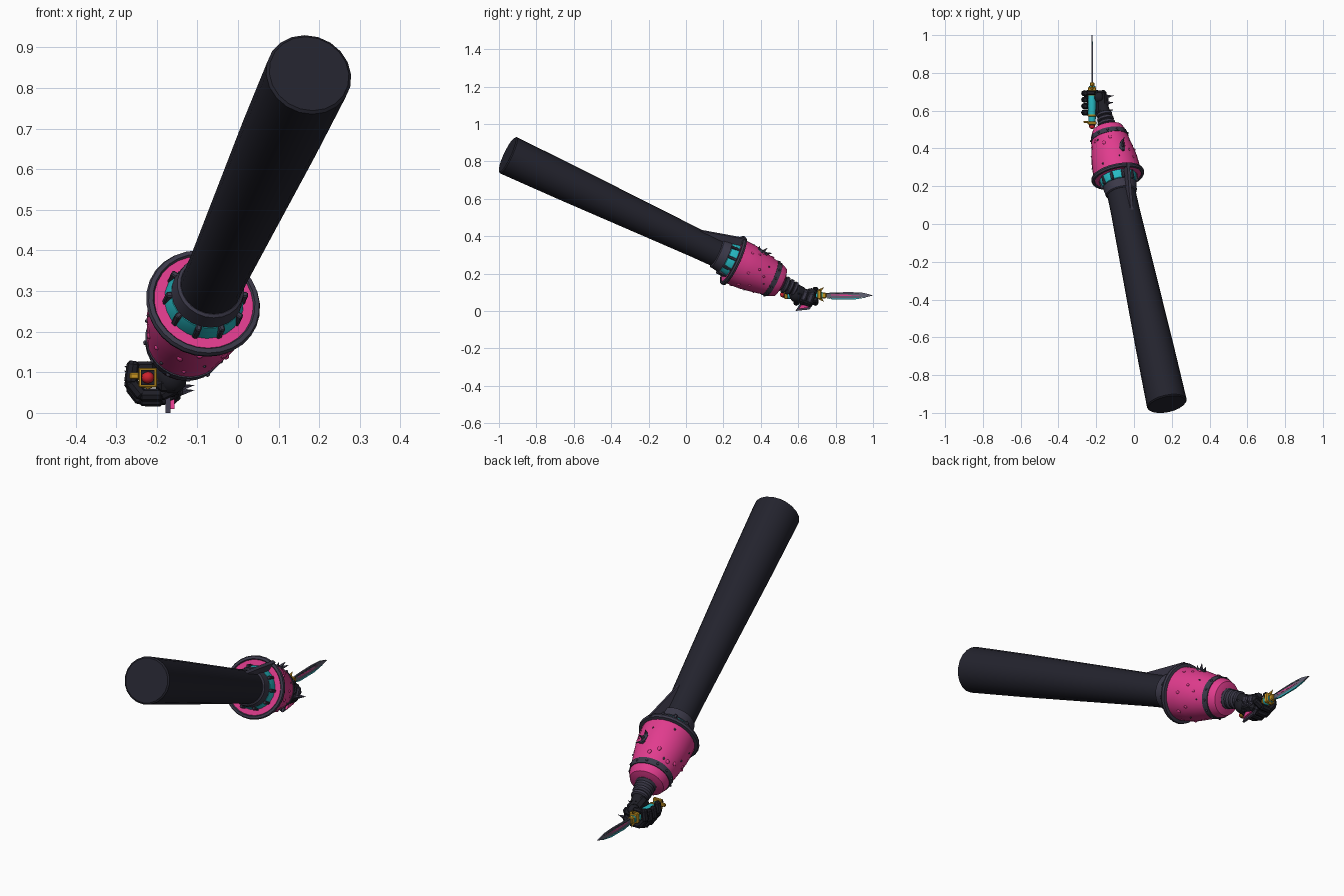
import bpy, bmesh, math, random
from mathutils import Vector, Matrix

cube = bpy.data.objects.get("Cube")
if cube:
    bpy.data.objects.remove(cube, do_unlink=True)
random.seed(4)


def material(name, rgb):
    m = bpy.data.materials.new(name)
    m.use_nodes = True
    m.diffuse_color = (*rgb, 1)
    bsdf = m.node_tree.nodes["Principled BSDF"]
    bsdf.inputs["Base Color"].default_value = (*rgb, 1)
    bsdf.inputs["Roughness"].default_value = 0.7
    return m


SLEEVE = material("sleeve black", (.017, .017, .027))
GLOVE = material("glove black", (.013, .013, .019))
GREY = material("dark grey", (.045, .042, .068))
PINK = material("hot pink", (.75, .045, .27))
CYAN = material("cyan", (.02, .5, .56))
GOLD = material("gold", (.57, .30, .015))
RED = material("red", (.6, .015, .025))
STEEL = material("blade steel", (.12, .12, .17))

# Frame running down the arm: local z is the arm axis, local y is upward
START = Vector((.175, -.955, .835))
AXIS = Vector((-.216, 1, -.468)).normalized()
UP = (Vector((0, 0, 1)) - AXIS * AXIS.z).normalized()
ARM = Matrix((UP.cross(AXIS), UP, AXIS)).transposed().to_4x4()
ARM.translation = START
FLANGE = 1.356


def finish(name, bm, mat, matrix=Matrix(), smooth=True):
    bmesh.ops.recalc_face_normals(bm, faces=bm.faces)
    mesh = bpy.data.meshes.new(name)
    bm.to_mesh(mesh)
    bm.free()
    mesh.transform(matrix)
    mesh.materials.append(mat)
    ob = bpy.data.objects.new(name, mesh)
    bpy.context.collection.objects.link(ob)
    if smooth:
        bpy.ops.object.select_all(action='DESELECT')
        ob.select_set(True)
        bpy.context.view_layer.objects.active = ob
        bpy.ops.object.shade_smooth_by_angle(angle=math.radians(35))
    return ob


def lathe(name, profile, mat, sides=24, offset=FLANGE, matrix=ARM):
    """Revolve (distance, radius) points about local z."""
    bm = bmesh.new()
    rings = []
    for t, r in profile:
        rings.append([bm.verts.new((r * math.cos(a), r * math.sin(a), t + offset))
                      for a in (math.tau * i / sides for i in range(sides))])
    for a, b in zip(rings, rings[1:]):
        for i in range(sides):
            j = (i + 1) % sides
            bm.faces.new((a[i], a[j], b[j], b[i]))
    bm.faces.new(rings[0])
    bm.faces.new(rings[-1])
    return finish(name, bm, mat, matrix)


def box(name, centre, size, mat, matrix=Matrix(), bevel=0):
    bm = bmesh.new()
    bmesh.ops.create_cube(bm, size=1, matrix=Matrix.Translation(centre) @ Matrix.Diagonal((*size, 1)))
    if bevel:
        bmesh.ops.bevel(bm, geom=bm.edges[:], offset=bevel, segments=1, affect='EDGES')
    return finish(name, bm, mat, matrix, False)


def ball(name, centre, size, mat, matrix=Matrix()):
    bm = bmesh.new()
    bmesh.ops.create_icosphere(bm, subdivisions=2, radius=1,
                               matrix=Matrix.Translation(centre) @ Matrix.Diagonal((*size, 1)))
    return finish(name, bm, mat, matrix)


def spike(name, base, tip, radius, mat, matrix=Matrix()):
    base, tip = Vector(base), Vector(tip)
    d = tip - base
    place = Matrix.Translation((base + tip) / 2) @ d.to_track_quat('Z', 'Y').to_matrix().to_4x4()
    bm = bmesh.new()
    bmesh.ops.create_cone(bm, cap_ends=True, segments=5, radius1=radius, radius2=0,
                          depth=d.length, matrix=place)
    return finish(name, bm, mat, matrix, False)


def plate(name, outline, x, thick, mat, matrix=Matrix()):
    """Extrude a (y, z) outline along x."""
    bm = bmesh.new()
    face = bm.faces.new([bm.verts.new((x - thick / 2, y, z)) for y, z in outline])
    moved = bmesh.ops.extrude_face_region(bm, geom=[face])["geom"]
    bmesh.ops.translate(bm, vec=(thick, 0, 0),
                        verts=[v for v in moved if isinstance(v, bmesh.types.BMVert)])
    return finish(name, bm, mat, matrix, False)


def turn(degrees):
    return ARM @ Matrix.Rotation(math.radians(degrees), 4, 'Z')


def barrel_radius(t):
    return .126 - .004 * t / .1 if t < .1 else .122 - .19 * (t - .1)


# Sleeve and the elbow collar
lathe("sleeve", [(0, .1), (.006, .107), (.35, .1), (.8, .087), (1.15, .077), (1.36, .075)],
      SLEEVE, 20, 0)
lathe("collar", [(-.1, .077), (-.095, .084), (-.05, .09), (-.045, .08)], GREY)
lathe("glow_ring", [(-.05, .082), (-.045, .09), (-.008, .099), (.004, .097)], CYAN)
for i in range(10):
    box("ring_clamp", (.094, 0, -.026 + FLANGE), (.018, .014, .05), GREY, turn(i * 36), .003)
plate("elbow_fin", [(.068, FLANGE - .24), (.078, FLANGE - .235), (.147, FLANGE + .008),
                    (.08, FLANGE + .01)], 0, .016, GREY, turn(28))

# Gauntlet: flange, rim, barrel and cuff
lathe("flange_face", [(-.004, .09), (-.004, .132), (.012, .132), (.012, .09)], PINK, 28)
rim = [(-.009, .128), (-.007, .139), (.003, .143), (.013, .140), (.016, .122)]
rim_ob = lathe("flange_rim", rim + [(.004, .118), (-.009, .128)], GREY, 28)
bm = bmesh.new()
bm.from_mesh(rim_ob.data)
bmesh.ops.delete(bm, geom=[f for f in bm.faces if len(f.verts) > 4], context='FACES')
bm.to_mesh(rim_ob.data)
bm.free()
lathe("barrel", [(.01, .118), (.016, .126), (.06, .125), (.1, .122), (.16, .111), (.22, .099),
                 (.262, .091), (.285, .08), (.295, .05)], PINK, 28)
lathe("barrel_band", [(.222, .094), (.222, .102), (.25, .097), (.25, .088)], GREY, 28)
for i in range(12):
    ball("band_rivet", (.1, 0, .236 + FLANGE), (.005, .006, .006), GREY, turn(i * 30))

# Scattered studs, patches and thorns on the barrel
for i in range(26):
    t = random.uniform(.035, .21)
    dark = i % 3 == 0
    s = random.uniform(.004, .007) if dark else random.uniform(.006, .012)
    ball("dark_stud" if dark else "pink_stud", (barrel_radius(t), 0, t + FLANGE),
         (.005, s * .8, s), GREY if dark else PINK, turn(i * 137.5))
for k, (lean, reach) in enumerate([(-.012, .02), (.012, .034), (.03, .022)]):
    t = FLANGE + .1 + .018 * k
    spike("barrel_thorn", (.112, 0, t), (.12 + reach, lean * .5, t + lean), .012, GREY, turn(118))
ball("thorn_patch", (.119, 0, FLANGE + .115), (.006, .016, .034), GREY, turn(118))

# Ribbed wrist
ribs = []
for i in range(4):
    t = .28 + i * .026
    r = .05 - .003 * i
    ribs += [(t, r - .009), (t + .004, r), (t + .016, r), (t + .021, r - .009)]
lathe("wrist", ribs, GREY, 16)
lathe("wrist_core", [(.27, .04), (.42, .03)], GLOVE, 16)

# Palm and back of the hand
GRIP_X, GRIP_Z = -.222, .083
tilt = Matrix.Translation((-.172, .628, .078)) @ Matrix.Rotation(math.radians(-20), 4, 'X')
box("palm", (0, 0, 0), (.06, .125, .085), GLOVE, tilt, .014)
ball("hand_heel", (-.165, .59, .09), (.042, .04, .046), GLOVE)
for i in range(3):
    box("knuckle_plate", (.026, -.03 + i * .034, .005), (.022, .028, .055), GREY, tilt, .006)
for y, z in ((.60, .09), (.64, .062), (.675, .05)):
    spike("hand_spike", (-.145, y, z), (-.107, y + .004, z + .006), .011, GREY)
plate("hand_guard", [(.60, .01), (.655, .018), (.685, .055), (.64, .062)], -.163, .014, PINK)
plate("hand_guard_edge", [(.585, .0), (.66, .008), (.695, .055), (.63, .068)], -.172, .012, GREY)

# Four fingers curled beneath the grip
finger_path = [(-.155, .048), (-.19, .03), (-.238, .03), (-.264, .062), (-.258, .108)]
for i in range(4):
    y = .59 + i * .034
    drop = -.012 * abs(i - 1.5) + .004
    for k, (a, b) in enumerate(zip(finger_path, finger_path[1:])):
        pa, pb = Vector((a[0], y, a[1] - drop)), Vector((b[0], y, b[1] - drop))
        d = pb - pa
        place = Matrix.Translation(pa) @ d.to_track_quat('Z', 'Y').to_matrix().to_4x4()
        lathe("finger_joint", [(-.006, .01), (.002, .0165), (d.length - .002, .0155),
                               (d.length + .006, .009)], GLOVE, 8, 0, place)
    spike("finger_spike", (-.262, y, .09 - drop), (-.28, y, .102 - drop), .009, GREY)
box("thumb", (-.228, .695, .115), (.05, .026, .022), GLOVE, Matrix(), .007)
ball("thumb_base", (-.185, .67, .1), (.024, .03, .022), GLOVE)

# Dagger grip with gold fittings and a red pommel
GRIP = Matrix.Translation((GRIP_X, 0, GRIP_Z)) @ Matrix.Rotation(math.radians(-90), 4, 'X')
lathe("grip", [(.53, .017), (.56, .02), (.64, .022), (.7, .02), (.73, .017)], CYAN, 12, 0, GRIP)
for y in (.575, .685):
    lathe("grip_band", [(y - .005, .02), (y - .004, .024), (y + .004, .024), (y + .005, .02)],
          GOLD, 12, 0, GRIP)
box("pommel_plate", (GRIP_X, .535, .087), (.046, .016, .048), GOLD, Matrix(), .003)
box("pommel_inset", (GRIP_X, .525, .087), (.034, .009, .036), GLOVE)
ball("pommel_gem", (GRIP_X, .518, .087), (.016, .016, .015), RED)
box("pommel_hook", (-.255, .54, .091), (.024, .012, .016), GOLD, Matrix(), .003)
box("guard", (GRIP_X, .713, .088), (.044, .022, .05), GOLD, Matrix(), .004)
box("guard_collar", (GRIP_X, .735, .083), (.024, .03, .03), GOLD, Matrix(), .004)
for s in (-1, 1):
    spike("guard_prong", (GRIP_X, .715, .088 + s * .02), (GRIP_X, .74, .088 + s * .04), .01, GOLD)

# Blade with cyan cutting edge and pink inlay
plate("blade", [(.735, .074), (.79, .066), (.9, .067), (.96, .073), (1, .083),
                (.95, .097), (.88, .101), (.79, .099), (.735, .095)], GRIP_X, .006, STEEL)
plate("blade_edge", [(.75, .069), (.79, .06), (.9, .061), (.965, .072), (.9, .068), (.79, .067)],
      GRIP_X, .0075, CYAN)
plate("blade_inlay", [(.775, .083), (.86, .08), (.93, .084), (.86, .087), (.775, .088)],
      GRIP_X, .0075, PINK)
plate("blade_spine", [(.75, .091), (.88, .093), (.95, .09), (.88, .096), (.75, .094)],
      GRIP_X, .0075, GLOVE)
